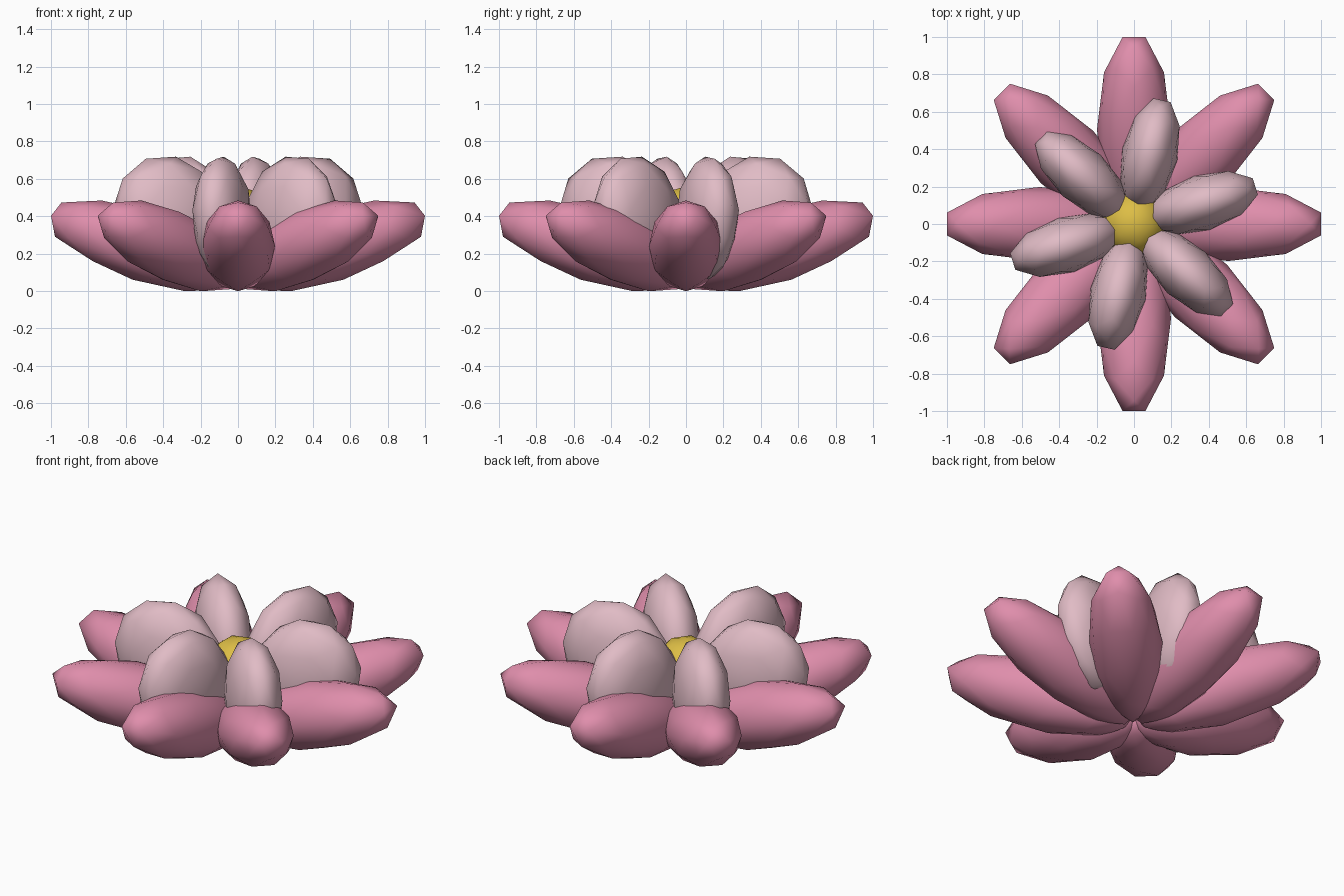
import bpy
import bmesh
import math
from mathutils import Matrix, Vector

default = bpy.data.objects.get("Cube")
if default:
    bpy.data.objects.remove(default, do_unlink=True)


def make_material(name, rgb):
    mat = bpy.data.materials.new(name)
    mat.use_nodes = True
    colour = (*rgb, 1.0)
    mat.diffuse_color = colour
    bsdf = mat.node_tree.nodes["Principled BSDF"]
    bsdf.inputs["Base Color"].default_value = colour
    bsdf.inputs["Roughness"].default_value = 0.7
    return mat


def make_blob(name, mat, centre, length, width, thickness):
    """Coarse smooth ball whose three axes are stretched to the given vectors."""
    bm = bmesh.new()
    bmesh.ops.create_icosphere(bm, subdivisions=2, radius=1.0)
    shape = Matrix((length, width, thickness)).transposed().to_4x4()
    bm.transform(Matrix.Translation(centre) @ shape)
    for face in bm.faces:
        face.smooth = True
    mesh = bpy.data.meshes.new(name)
    bm.to_mesh(mesh)
    bm.free()
    mesh.materials.append(mat)
    obj = bpy.data.objects.new(name, mesh)
    bpy.context.collection.objects.link(obj)
    return obj


def make_ring(name, mat, count, start, centre, length, width, thickness):
    """Repeat one petal around the vertical axis."""
    for i in range(count):
        petal = make_blob(f"{name}_{i + 1}", mat, centre, length, width, thickness)
        petal.rotation_euler.z = start + math.tau * i / count


pink = make_material("deep pink", (0.74, 0.27, 0.41))
pale = make_material("pale pink", (0.75, 0.50, 0.56))
yellow = make_material("golden yellow", (0.72, 0.51, 0.06))

# Outer petals: long, low and tilted up towards the tip
tilt = math.radians(18)
along = Vector((math.cos(tilt), 0, math.sin(tilt)))
across = Vector((-math.sin(tilt), 0, math.cos(tilt)))
make_ring("outer_petal", pink, 8, 0.0, Vector((0.505, 0, 0.241)),
          along * 0.547, Vector((0, 0.198, 0)), across * 0.19)

# Inner petals: upright, broad and thin
make_ring("inner_petal", pale, 6, 0.3, Vector((0.382, 0, 0.39)),
          Vector((0.312, 0, 0.072)), Vector((0, 0.15, 0)), Vector((-0.035, 0, 0.328)))

# Flower centre
make_blob("flower_centre", yellow, Vector((0, 0, 0.38)),
          Vector((0.18, 0, 0)), Vector((0, 0.18, 0)), Vector((0, 0, 0.18)))
